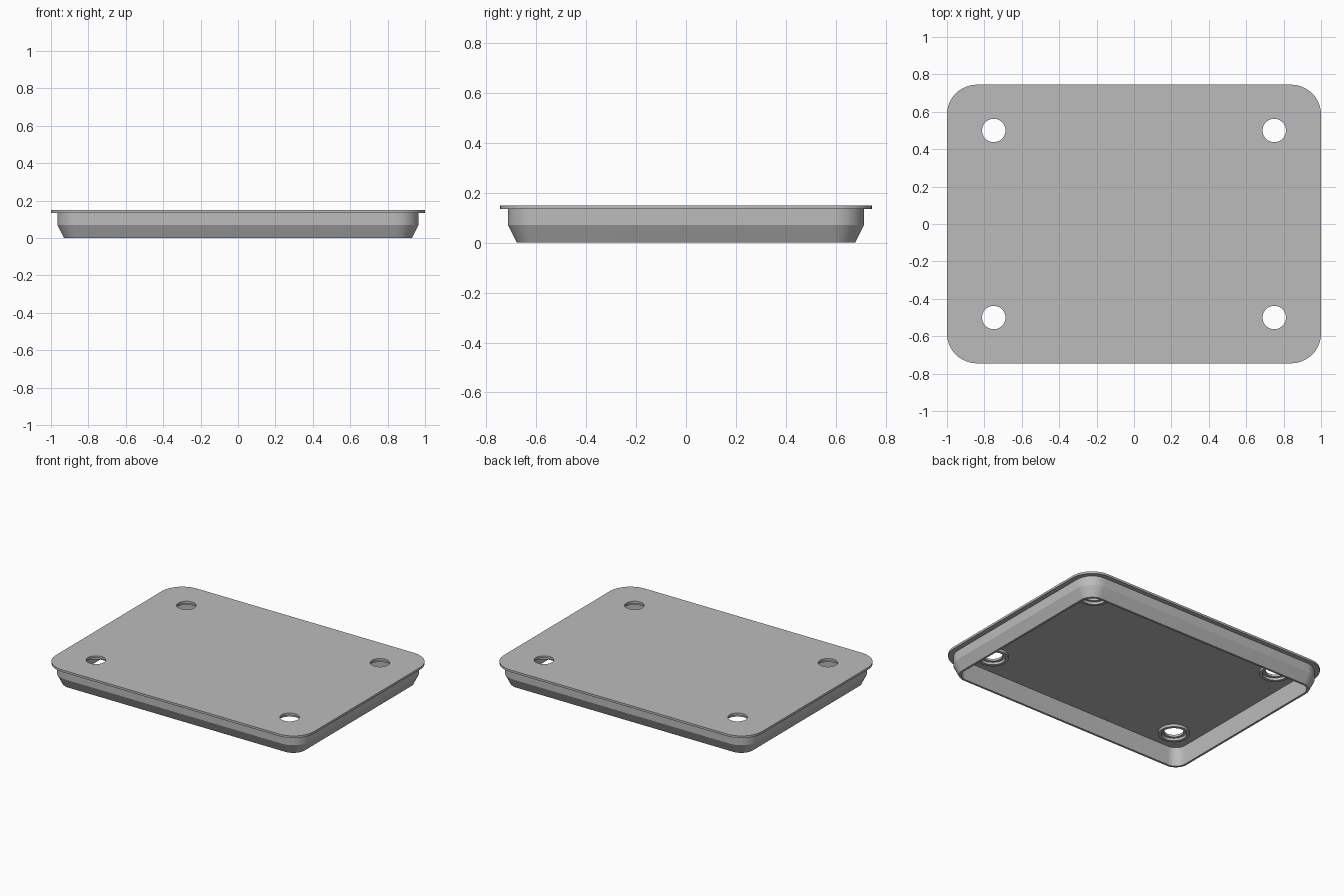
import bpy
import bmesh
from math import cos, sin, pi, radians

if "Cube" in bpy.data.objects:
    bpy.data.objects.remove(bpy.data.objects["Cube"], do_unlink=True)

TOP, UNDER = 0.15, 0.135          # lid plate faces
HOLE_X, HOLE_Y, HOLE_R = 0.75, 0.5, 0.0625

grey = bpy.data.materials.new("plain grey")
grey.use_nodes = True
grey.diffuse_color = (0.5, 0.5, 0.5, 1)
grey.node_tree.nodes["Principled BSDF"].inputs["Base Color"].default_value = (0.5, 0.5, 0.5, 1)


def rounded_rect(hx, hy, r, steps=12):
    """Counter-clockwise outline with rounded corners."""
    pts = []
    for k, (sx, sy) in enumerate([(1, 1), (-1, 1), (-1, -1), (1, -1)]):
        for i in range(steps + 1):
            a = (k + i / steps) * pi / 2
            pts.append((sx * (hx - r) + r * cos(a), sy * (hy - r) + r * sin(a)))
    return pts


def circle(cx, cy, r, n=40):
    return [(cx + r * cos(2 * pi * i / n), cy + r * sin(2 * pi * i / n)) for i in range(n)]


def add_object(name, mesh):
    obj = bpy.data.objects.new(name, mesh)
    bpy.context.collection.objects.link(obj)
    mesh.materials.clear()
    mesh.materials.append(grey)
    bpy.ops.object.select_all(action='DESELECT')
    obj.select_set(True)
    bpy.context.view_layer.objects.active = obj
    bpy.ops.object.shade_smooth_by_angle(angle=radians(25))
    return obj


def loft(name, rings):
    """Skin successive (outline, z) rings of equal point count into a wall."""
    bm = bmesh.new()
    loops = [[bm.verts.new((x, y, z)) for x, y in pts] for pts, z in rings]
    for a, b in zip(loops, loops[1:] + loops[:1]):
        for i in range(len(a)):
            j = (i + 1) % len(a)
            bm.faces.new((a[i], a[j], b[j], b[i]))
    bmesh.ops.recalc_face_normals(bm, faces=bm.faces)
    mesh = bpy.data.meshes.new(name)
    bm.to_mesh(mesh)
    bm.free()
    return add_object(name, mesh)


def plate(name, outlines, z0, z1):
    """Filled flat plate; outlines inside the first one become holes."""
    curve = bpy.data.curves.new(name + " outline", 'CURVE')
    curve.dimensions = '2D'
    curve.fill_mode = 'BOTH'
    curve.extrude = (z1 - z0) / 2
    for pts in outlines:
        spline = curve.splines.new('POLY')
        spline.points.add(len(pts) - 1)
        for p, (x, y) in zip(spline.points, pts):
            p.co = (x, y, 0, 1)
        spline.use_cyclic_u = True
    temp = bpy.data.objects.new(name + " outline", curve)
    bpy.context.collection.objects.link(temp)
    deps = bpy.context.evaluated_depsgraph_get()
    mesh = bpy.data.meshes.new_from_object(temp.evaluated_get(deps))
    bpy.data.objects.remove(temp, do_unlink=True)
    bm = bmesh.new()
    bm.from_mesh(mesh)
    bmesh.ops.remove_doubles(bm, verts=bm.verts, dist=1e-5)
    bmesh.ops.recalc_face_normals(bm, faces=bm.faces)
    bmesh.ops.translate(bm, verts=bm.verts, vec=(0, 0, (z0 + z1) / 2))
    bm.to_mesh(mesh)
    bm.free()
    return add_object(name, mesh)


corners = [(sx * HOLE_X, sy * HOLE_Y) for sx in (-1, 1) for sy in (-1, 1)]

# Lid plate with four round holes
plate("lid_plate",
      [rounded_rect(1.0, 0.745, 0.16)] + [circle(x, y, HOLE_R) for x, y in corners],
      UNDER, TOP)

# Hollow skirt: upright above, tapering in towards its open foot
loft("skirt_wall", [
    (rounded_rect(0.965, 0.713, 0.125), UNDER),
    (rounded_rect(0.965, 0.713, 0.125), 0.07),
    (rounded_rect(0.93, 0.678, 0.09), 0),
    (rounded_rect(0.915, 0.663, 0.075), 0),
    (rounded_rect(0.915, 0.663, 0.075), UNDER),
])

# Raised collars around the holes on the underside
for x, y in corners:
    side = "left" if x > 0 else "right"
    end = "back" if y > 0 else "front"
    loft(f"{end}_{side}_hole_collar", [
        (circle(x, y, 0.1), UNDER),
        (circle(x, y, 0.1), UNDER - 0.018),
        (circle(x, y, 0.08), UNDER - 0.018),
        (circle(x, y, 0.08), UNDER),
    ])
